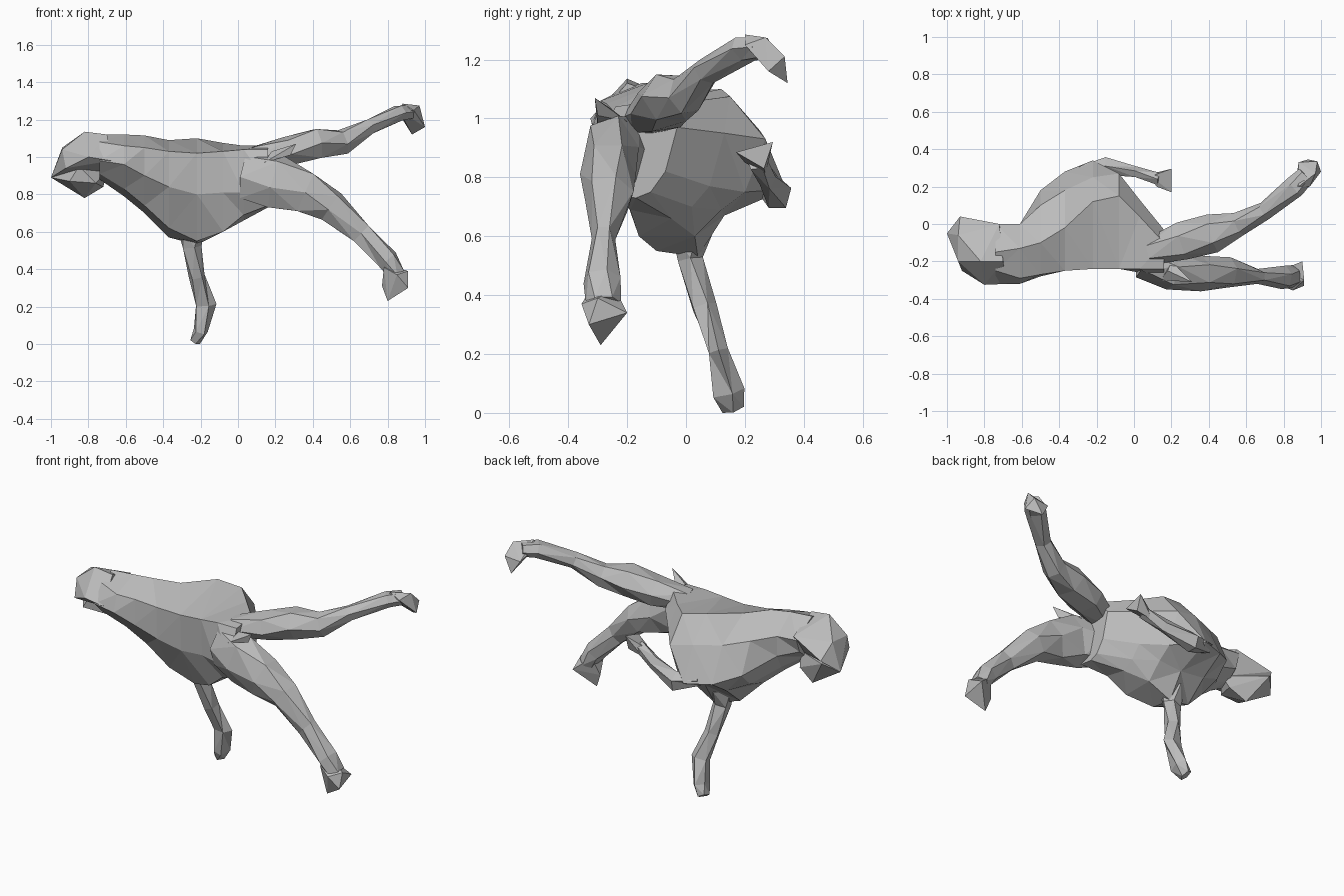
import bpy, bmesh, math
from mathutils import Vector

cube = bpy.data.objects.get("Cube")
if cube:
    bpy.data.objects.remove(cube, do_unlink=True)

grey = bpy.data.materials.new("plain grey")
grey.use_nodes = True
grey_colour = (0.5, 0.5, 0.5, 1)
grey.diffuse_color = grey_colour
grey.node_tree.nodes["Principled BSDF"].inputs["Base Color"].default_value = grey_colour


def finish(builder, name):
    """Triangulate the faceted skin and turn it into an object."""
    bmesh.ops.triangulate(builder, faces=builder.faces[:])
    bmesh.ops.recalc_face_normals(builder, faces=builder.faces[:])
    mesh = bpy.data.meshes.new(name)
    builder.to_mesh(mesh)
    builder.free()
    mesh.materials.append(grey)
    part = bpy.data.objects.new(name, mesh)
    bpy.context.scene.collection.objects.link(part)


def skin(name, outlines):
    """Join a row of closed outlines, capping both ends."""
    builder = bmesh.new()
    rings = [[builder.verts.new(point) for point in outline]
             for outline in outlines]
    for lower, upper in zip(rings, rings[1:]):
        for side in range(len(lower)):
            following = (side + 1) % len(lower)
            builder.faces.new((lower[side], lower[following],
                               upper[following], upper[side]))
    builder.faces.new(rings[0][::-1])
    builder.faces.new(rings[-1])
    finish(builder, name)


def limb(name, sections, sides):
    """Skin rings given as (x, y, z, half width, half height)."""
    centres = [Vector(section[:3]) for section in sections]
    outlines = []
    for index, section in enumerate(sections):
        before = centres[max(index - 1, 0)]
        after = centres[min(index + 1, len(centres) - 1)]
        tangent = (after - before).normalized()
        upward = tangent.cross(Vector((0, 1, 0))).normalized()
        sideways = upward.cross(tangent)
        outline = []
        for side in range(sides):
            # Alternate rings turn slightly for irregular facets
            angle = math.tau * (side + 0.25 * (index % 2)) / sides
            outline.append(centres[index]
                           + sideways * math.cos(angle) * section[3]
                           + upward * math.sin(angle) * section[4])
        outlines.append(outline)
    skin(name, outlines)


def hull(name, points):
    """Wrap a few corner points in a faceted skin."""
    builder = bmesh.new()
    for point in points:
        builder.verts.new(point)
    bmesh.ops.convex_hull(builder, input=builder.verts[:])
    loose = [vertex for vertex in builder.verts if not vertex.link_faces]
    bmesh.ops.delete(builder, geom=loose, context="VERTS")
    finish(builder, name)


# Neck, keeled chest, waist and hips: x, then spine, shoulder, upper side,
# upper arm, armpit, keel, near keel and near flank as (y, z)
torso_sections = [
    (-.74, (-.25, 1.08), (-.15, 1.12), (0, 1.03), (-.03, .95),
     (-.09, .9), (-.15, .88), (-.25, .91), (-.32, .98)),
    (-.61, (-.29, 1.06), (-.13, 1.12), (0, 1.02), (0, .9),
     (-.04, .82), (-.08, .79), (-.2, .83), (-.32, .96)),
    (-.5, (-.27, 1.05), (-.1, 1.115), (.1, 1), (.18, .82),
     (.1, .74), (-.03, .7), (-.16, .74), (-.28, .9)),
    (-.37, (-.25, 1.03), (-.02, 1.09), (.18, .97), (.28, .77),
     (.14, .68), (.01, .57), (-.13, .62), (-.25, .84)),
    (-.22, (-.24, 1.02), (.12, 1.1), (.25, .96), (.34, .76),
     (.13, .67), (.04, .53), (-.1, .55), (-.23, .8)),
    (-.08, (-.24, 1.03), (.15, 1.075), (.27, .93), (.2, .75),
     (.12, .69), (.03, .6), (-.16, .6), (-.23, .81)),
    (.03, (-.24, 1.04), (.04, 1.06), (.13, .95), (.08, .77),
     (.02, .7), (-.05, .66), (-.19, .69), (-.26, .81)),
    (.16, (-.24, 1.04), (-.1, 1.06), (-.03, .97), (-.07, .82),
     (-.12, .75), (-.17, .73), (-.25, .74), (-.32, .86)),
]
skin("torso", [[(x, y, z) for y, z in outline]
               for x, *outline in torso_sections])

# Head, turned down and to one side
hull("head", [
    (-1, -.05, .89), (-.94, -.2, 1.04), (-.82, -.2, 1.135), (-.93, .04, .97),
    (-.7, -.2, 1.12), (-.8, -.325, 1), (-.92, -.25, .94), (-.72, 0, 1.05),
    (-.94, -.06, 1.05), (-.7, -.1, .92), (-.68, -.32, .98),
])
hull("muzzle", [
    (-1, -.05, .89), (-.82, -.04, .78), (-.72, -.06, .84), (-.9, -.2, .87),
    (-.76, -.18, .86), (-.93, .03, .95), (-.7, -.1, .92), (-.85, -.2, .95),
])

# Foreleg reaching to the ground
limb("lower_foreleg", [
    (-.25, .015, .62, .08, .08), (-.25, .015, .52, .045, .055),
    (-.22, .06, .36, .045, .045), (-.175, .11, .21, .035, .06),
    (-.2, .14, .07, .06, .04), (-.23, .16, .015, .04, .03),
], 5)

# Foreleg folded back beside the chest
limb("folded_foreleg", [
    (-.28, .27, .78, .04, .04), (-.15, .31, .745, .05, .06),
    (.02, .275, .8, .03, .045), (.14, .24, .855, .035, .035),
], 5)
hull("folded_paw", [
    (.2, .295, .92), (.2, .17, .885), (.2, .265, .83), (.09, .255, .86),
    (.1, .27, .81), (.12, .2, .85),
])

# Hind leg stretched back and downward
limb("lower_hind_leg", [
    (.04, -.2, .89, .09, .13), (.2, -.255, .87, .1, .15),
    (.36, -.265, .81, .095, .125), (.5, -.26, .735, .085, .09),
    (.66, -.28, .59, .04, .065), (.8, -.285, .45, .065, .06),
    (.85, -.28, .37, .06, .05),
], 6)
hull("lower_hind_paw", [
    (.77, -.28, .31), (.8, -.29, .23), (.91, -.33, .3), (.91, -.3, .39),
    (.9, -.2, .34), (.8, -.24, .42), (.78, -.33, .41), (.85, -.355, .37),
])

# Hind leg stretched back and upward
limb("upper_hind_leg", [
    (.08, -.15, 1, .07, .06), (.26, -.09, 1.03, .105, .08),
    (.42, -.05, 1.07, .105, .09), (.56, 0, 1.08, .065, .07),
    (.7, .07, 1.16, .05, .045), (.86, .2, 1.235, .06, .045),
    (.92, .26, 1.24, .05, .04),
], 6)
hull("upper_hind_paw", [
    (.86, .2, 1.25), (.88, .2, 1.285), (.97, .27, 1.275), (.88, .33, 1.2),
    (.93, .345, 1.12), (1, .28, 1.16), (.98, .335, 1.21), (.94, .2, 1.25),
])

# Short tail
hull("tail", [
    (.18, -.25, 1.03), (.31, -.31, 1.07), (.28, -.3, 1.01), (.14, -.3, .97),
    (.2, -.2, .99),
])
